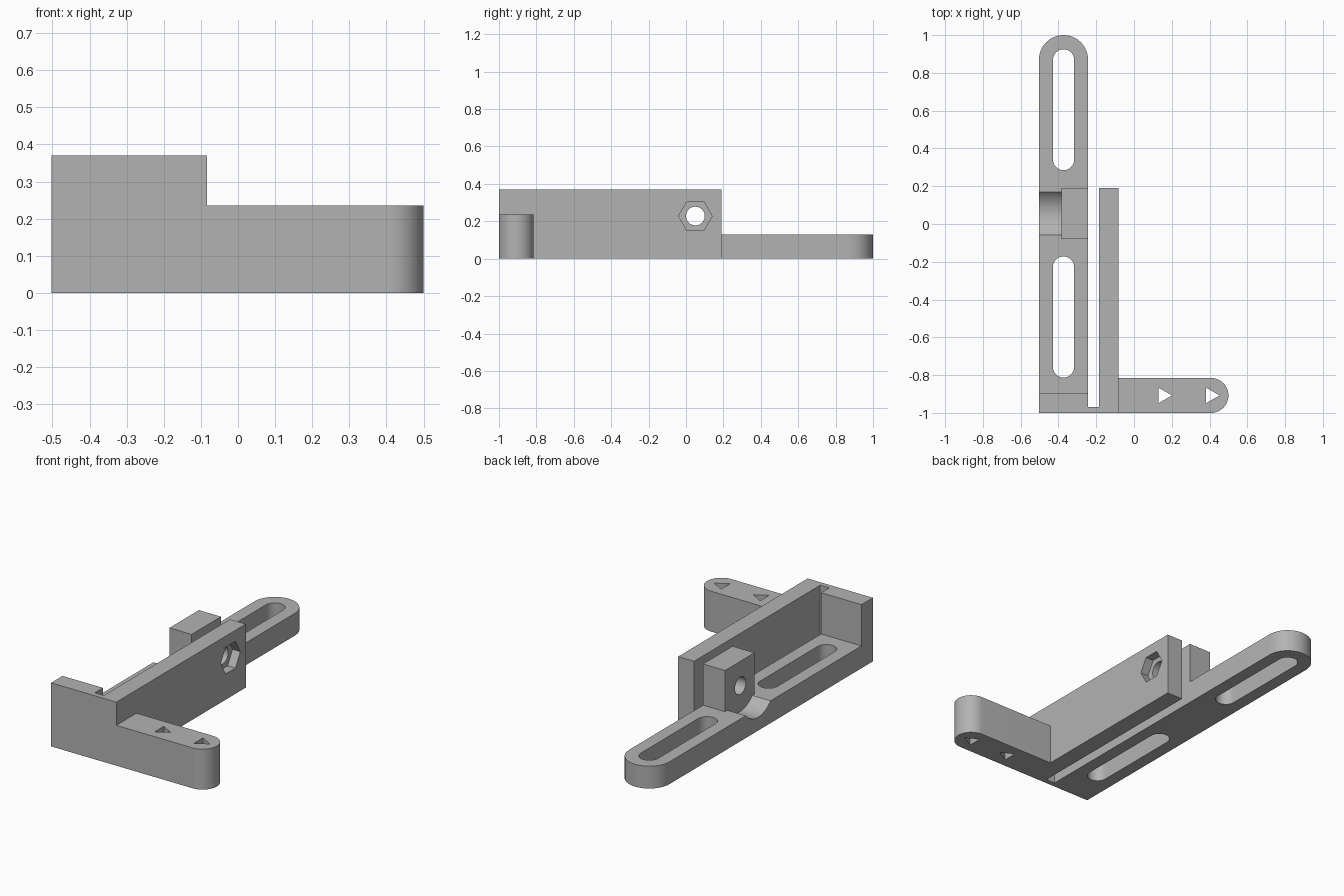
import bpy, bmesh, math
from mathutils import Vector

cube = bpy.data.objects.get("Cube")
if cube:
    bpy.data.objects.remove(cube, do_unlink=True)

GREY = (0.45, 0.45, 0.45, 1)
grey = bpy.data.materials.new("plain grey")
grey.use_nodes = True
grey.diffuse_color = GREY
grey.node_tree.nodes["Principled BSDF"].inputs["Base Color"].default_value = GREY


def arc(cx, cy, r, start, end, steps=24):
    """Points on an arc, angles in degrees."""
    angles = [math.radians(start + (end - start) * i / steps) for i in range(steps + 1)]
    return [(cx + r * math.cos(a), cy + r * math.sin(a)) for a in angles]


def ring(cx, cy, r, sides):
    return arc(cx, cy, r, 0, 360, sides)[:-1]


def rect(x0, x1, y0, y1):
    return [(x0, y0), (x1, y0), (x1, y1), (x0, y1)]


def prism(name, outline, low, high, axis="z"):
    """Extrude an outline: (x, y) along z, or (y, z) along x."""
    place = (lambda p: (p[0], p[1], low)) if axis == "z" else (lambda p: (low, p[0], p[1]))
    move = Vector((0, 0, high - low)) if axis == "z" else Vector((high - low, 0, 0))
    bm = bmesh.new()
    face = bm.faces.new([bm.verts.new(place(p)) for p in outline])
    grown = bmesh.ops.extrude_face_region(bm, geom=[face], use_keep_orig=True)["geom"]
    bmesh.ops.translate(bm, vec=move, verts=[v for v in grown if isinstance(v, bmesh.types.BMVert)])
    bmesh.ops.recalc_face_normals(bm, faces=bm.faces)
    mesh = bpy.data.meshes.new(name)
    bm.to_mesh(mesh)
    bm.free()
    mesh.materials.append(grey)
    obj = bpy.data.objects.new(name, mesh)
    bpy.context.collection.objects.link(obj)
    return obj


def finish(obj, cutters=()):
    """Subtract the cutters, then smooth only the curved surfaces."""
    bpy.ops.object.select_all(action="DESELECT")
    obj.select_set(True)
    bpy.context.view_layer.objects.active = obj
    for cutter in cutters:
        cutter.hide_render = True
        mod = obj.modifiers.new("cut", "BOOLEAN")
        mod.operation = "DIFFERENCE"
        mod.solver = "EXACT"
        mod.object = cutter
        bpy.ops.object.modifier_apply(modifier=mod.name)
        bpy.data.objects.remove(cutter, do_unlink=True)
    bpy.ops.object.shade_smooth_by_angle(angle=math.radians(30))


# Shared measurements
LEFT, RAIL, GAP, WALL, TIP = -0.503, -0.243, -0.185, -0.083, 0.5
RAIL_TOP, TOP, ARM_TOP = 0.13, 0.37, 0.235
FRONT, PLATE_BACK, BACK = -1.0, -0.895, 0.19
BOLT = (0.05, 0.228)
MID = (LEFT + RAIL) / 2
END_R = (RAIL - LEFT) / 2

# Slotted rail with a rounded end and a round groove for the screw head
rail = prism("slotted_rail", [(LEFT, PLATE_BACK), (RAIL, PLATE_BACK)]
             + arc(MID, 1 - END_R, END_R, 0, 180), 0, RAIL_TOP)
slot_r = 0.056
cutters = [prism("slot_cutter", arc(MID, y1 - slot_r, slot_r, 0, 180)
                 + arc(MID, y0 + slot_r, slot_r, 180, 360), -0.1, 0.3)
           for y0, y1 in ((-0.813, -0.172), (0.285, 0.925))]
cutters.append(prism("groove_cutter", ring(0.055, BOLT[1], 0.15, 64), LEFT - 0.1, -0.385, "x"))
finish(rail, cutters)

# Upright lug with a bolt hole
lug = prism("bolt_lug", rect(-0.385, RAIL, -0.08, BACK), RAIL_TOP, TOP)
finish(lug, [prism("lug_hole_cutter", ring(*BOLT, 0.05, 48), -0.6, 0, "x")])

# Front plate, thin flexing hinge and clamp wall in one folded piece
frame = prism("hinged_clamp_wall", [
    (LEFT, FRONT), (WALL, FRONT), (WALL, BACK), (GAP, BACK),
    (GAP, -0.97), (RAIL, -0.97), (RAIL, PLATE_BACK), (LEFT, PLATE_BACK)], 0, TOP)
finish(frame, [
    prism("wall_hole_cutter", ring(*BOLT, 0.05, 48), -0.22, 0, "x"),
    prism("nut_pocket_cutter", ring(*BOLT, 0.09, 6), WALL - 0.05, 0, "x")])

# Side arm with a rounded tip and two triangular holes
arm_r = 0.0925
arm = prism("side_arm", [(WALL, FRONT + 2 * arm_r), (WALL, FRONT)]
            + arc(TIP - arm_r, FRONT + arm_r, arm_r, -90, 90), 0, ARM_TOP)
finish(arm, [prism("triangle_cutter", ring(x, FRONT + arm_r, 0.048, 3), -0.1, 0.4)
             for x in (0.153, 0.405)])
